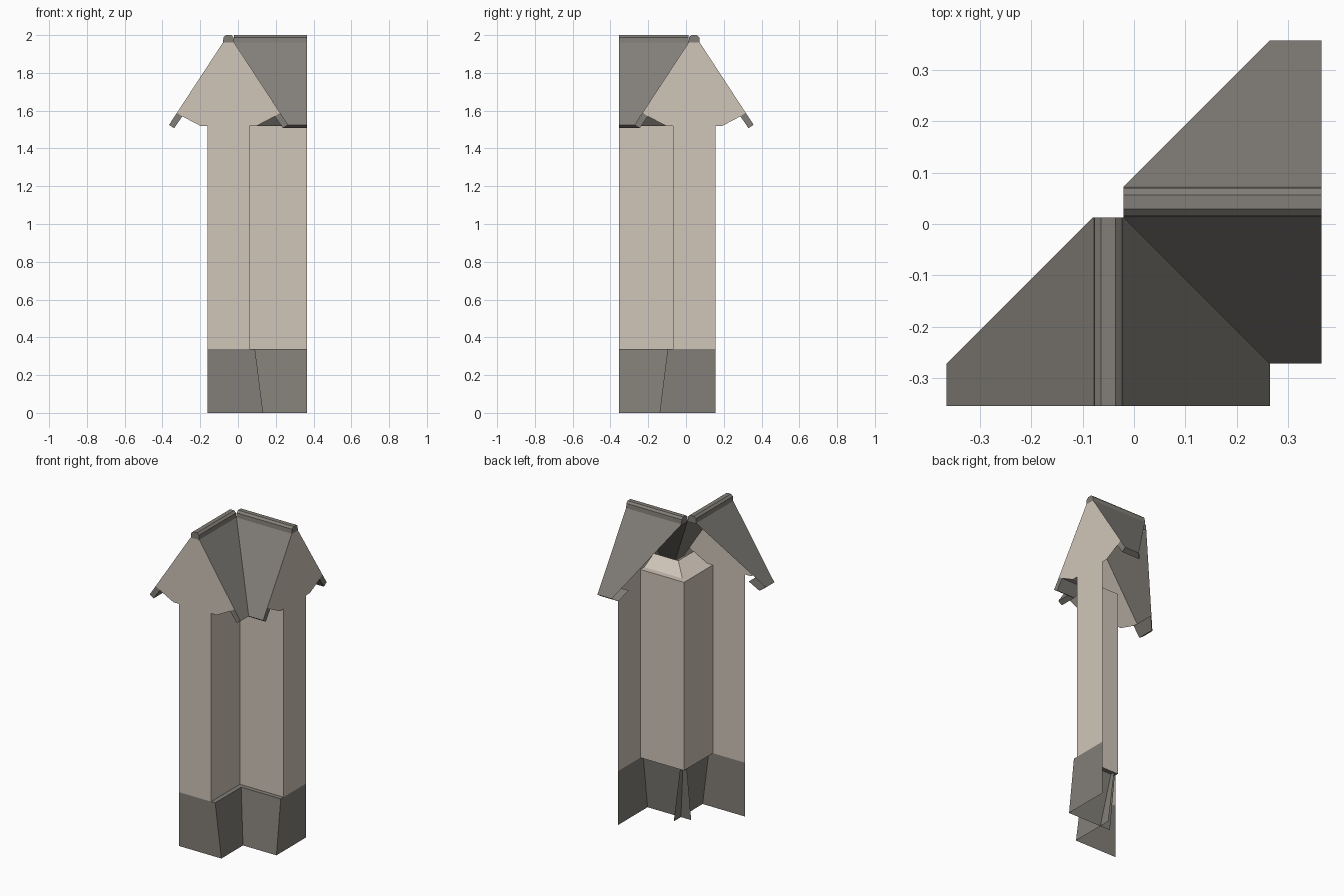
import bpy
from mathutils import Vector

if "Cube" in bpy.data.objects:
    bpy.data.objects.remove(bpy.data.objects["Cube"])


def material(name, rgb):
    m = bpy.data.materials.new(name)
    m.diffuse_color = (*rgb, 1)
    m.use_nodes = True
    m.node_tree.nodes["Principled BSDF"].inputs["Base Color"].default_value = m.diffuse_color
    return m


CREAM = material("cream plaster", (0.63, 0.56, 0.485))
GREY = material("warm grey stone", (0.225, 0.21, 0.188))

# Each arm has a cross-section (u, z), u > 0 on the outer side, and runs
# along v from the corner centre to its end.
ARMS = {
    "front": (lambda u, v, z: Vector((-0.05 - u, 0.043 - v, z)), 0.398),
    "side": (lambda u, v, z: Vector((v - 0.05, 0.043 + u, z)), 0.415),
}


def make(name, place, faces, mat):
    """faces: list of (points in u,v,z ; outward hint in u,v,z)"""
    verts, polys = [], []
    for pts, hint in faces:
        co = [place(*p) for p in pts]
        want = place(*hint) - place(0, 0, 0)
        n = Vector()
        for a, b in zip(co, co[1:] + co[:1]):
            n += (a - co[0]).cross(b - co[0])
        if n.dot(want) < 0:
            co.reverse()
        polys.append(list(range(len(verts), len(verts) + len(co))))
        verts += co
    me = bpy.data.meshes.new(name)
    me.from_pydata(verts, [], polys)
    me.materials.append(mat)
    ob = bpy.data.objects.new(name, me)
    bpy.context.collection.objects.link(ob)


def strip(profile, hints, end, start=None):
    """Sweep a profile along the arm; mitred at the corner unless start is set"""
    out = []
    for (a, b), (hu, hz) in zip(zip(profile, profile[1:]), hints):
        va = abs(a[0]) if start is None else start
        vb = abs(b[0]) if start is None else start
        out.append(([(a[0], va, a[1]), (a[0], end, a[1]),
                     (b[0], end, b[1]), (b[0], vb, b[1])], (hu, 0, hz)))
    return out


def flat(profile, v, side):
    return ([(u, v, z) for u, z in profile], (0, side, 0))


W = 0.112          # half wall width
BASE = 0.338       # height of the stone base
WALL = 1.52        # top of the wall
half_gable = [(W, BASE), (W, WALL), (0.15, WALL), (0.245, 1.57),
              (0.273, 1.589), (0.03, 1.96)]
lip = [(0.273, 1.589), (0.315, 1.525), (0.288, 1.507), (0.245, 1.57)]
cap = [(0.03, 1.955), (0.027, 1.988), (0.014, 2.0),
       (-0.014, 2.0), (-0.027, 1.988), (-0.03, 1.955)]


def flip(profile):
    return [(-u, z) for u, z in profile]


for arm, (place, end) in ARMS.items():
    # end wall with gable
    gable = half_gable + flip(half_gable)[::-1]
    make(arm + "_gable_wall", place, [flat(gable, end, 1)], CREAM)

    # inner wall and soffit
    inner = [(-W, BASE), (-W, WALL), (-0.15, WALL), (-0.245, 1.57)]
    make(arm + "_inner_wall", place,
         strip(inner, [(-1, 0), (0, -1), (0, -1)], end), CREAM)

    # roof slopes with thick eaves
    slope = [(0.03, 1.96), (0.315, 1.525), (0.288, 1.507), (0.245, 1.57)]
    for s, label in ((1, "outer"), (-1, "inner")):
        prof = slope if s > 0 else flip(slope)
        tip = lip if s > 0 else flip(lip)
        make(f"{arm}_{label}_roof", place,
             strip(prof, [(s, 1), (s, -1), (-s, -1)], end) + [flat(tip, end, 1)],
             GREY)

    # ridge cap
    make(arm + "_ridge_cap", place,
         strip(cap, [(1, 0), (1, 1), (0, 1), (-1, 1), (-1, 0)], end, 0.03)
         + [flat(cap, end, 1), flat(cap, 0.03, -1)], GREY)

    # flared stone base: ledge, sloped face and end face
    foot = [(-W, BASE), (-0.14, BASE), (-0.183, 0)]
    make(arm + "_base", place,
         strip(foot, [(0, 1), (-1, 0)], end, W)
         + [flat(foot + [(W, 0), (W, BASE)], end, 1)], GREY)
